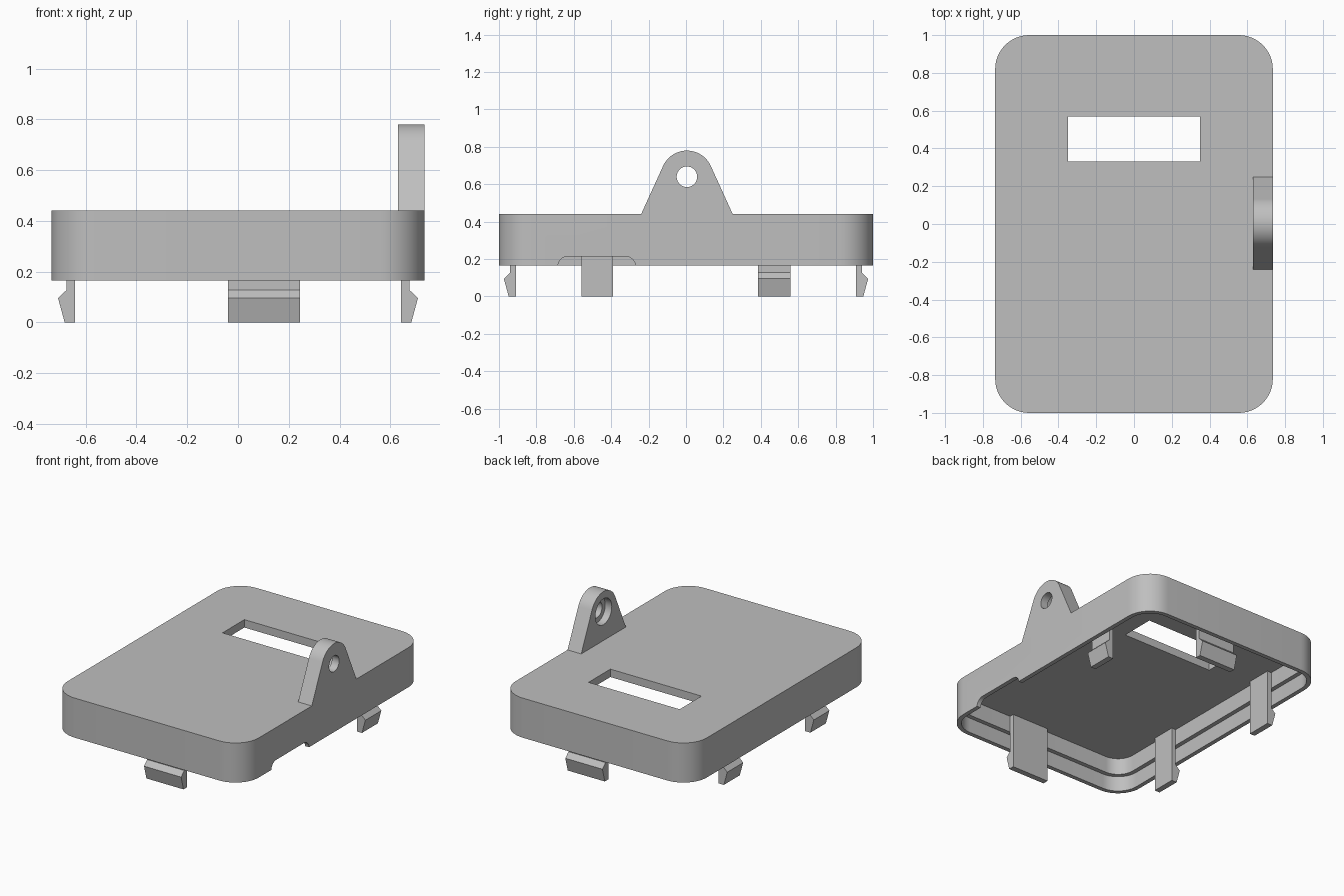
import bpy, bmesh, math

cube = bpy.data.objects.get("Cube")
if cube:
    bpy.data.objects.remove(cube, do_unlink=True)

grey = bpy.data.materials.new("light_grey")
grey.use_nodes = True
grey.diffuse_color = (0.52, 0.52, 0.52, 1)
grey.node_tree.nodes["Principled BSDF"].inputs["Base Color"].default_value = grey.diffuse_color

HALF_X, HALF_Y, RADIUS = 0.735, 1.0, 0.18
RIM, CEILING, TOP = 0.165, 0.385, 0.44


def loft(name, rings):
    """Skin rings of equal point count into a closed solid."""
    bm = bmesh.new()
    loops = [[bm.verts.new(p) for p in ring] for ring in rings]
    for a, b in zip(loops, loops[1:]):
        for i in range(len(a)):
            j = (i + 1) % len(a)
            bm.faces.new((a[i], a[j], b[j], b[i]))
    bm.faces.new(loops[0])
    bm.faces.new(loops[-1])
    bmesh.ops.recalc_face_normals(bm, faces=bm.faces)
    mesh = bpy.data.meshes.new(name)
    bm.to_mesh(mesh)
    bm.free()
    mesh.materials.append(grey)
    obj = bpy.data.objects.new(name, mesh)
    bpy.context.collection.objects.link(obj)
    return obj


def prism(name, points, axis, start, end):
    """Extrude a 2D profile along x, y or z."""
    def place(p, w):
        q = list(p)
        q.insert("xyz".index(axis), w)
        return q
    return loft(name, [[place(p, w) for p in points] for w in (start, end)])


def arc(cu, cv, r, begin, end, steps):
    angles = [math.radians(begin + (end - begin) * i / steps) for i in range(steps + 1)]
    return [(cu + r * math.cos(a), cv + r * math.sin(a)) for a in angles]


def rounded_ring(inset, z):
    x, y, r = HALF_X - inset, HALF_Y - inset, RADIUS - inset
    points = []
    for k, (sx, sy) in enumerate(((1, 1), (-1, 1), (-1, -1), (1, -1))):
        points += arc(sx * (x - r), sy * (y - r), r, 90 * k, 90 * k + 90, 12)
    return [(u, v, z) for u, v in points]


def rectangle(u0, v0, u1, v1):
    return [(u0, v0), (u1, v0), (u1, v1), (u0, v1)]


def select(obj):
    bpy.ops.object.select_all(action='DESELECT')
    obj.select_set(True)
    bpy.context.view_layer.objects.active = obj


def cut(target, cutter):
    cutter.hide_render = True
    mod = target.modifiers.new("cut", 'BOOLEAN')
    mod.operation, mod.solver, mod.object = 'DIFFERENCE', 'EXACT', cutter
    select(target)
    bpy.ops.object.modifier_apply(modifier=mod.name)
    bpy.data.objects.remove(cutter, do_unlink=True)


# Hollow lid with a stepped inner wall
lid = loft("lid_shell", [
    rounded_ring(0.06, CEILING), rounded_ring(0.06, 0.27), rounded_ring(0.03, 0.27),
    rounded_ring(0.03, RIM), rounded_ring(0, RIM), rounded_ring(0, TOP)])

# Window through the top
cut(lid, prism("window_cutter", rectangle(-0.35, 0.33, 0.35, 0.57), "z", 0.3, 0.6))

# Round-cornered notch in the left rim
notch = ([(-0.27, 0.1)] + arc(-0.325, 0.16, 0.055, 0, 90, 8)
         + arc(-0.63, 0.16, 0.055, 90, 180, 8) + [(-0.685, 0.1)])
cut(lid, prism("notch_cutter", notch, "x", 0.6, 0.8))

# Hanging lug with a counterbored hole
LUG_Y, LUG_Z = 0.005, 0.64
lug_profile = ([(0.25, TOP)] + arc(LUG_Y, LUG_Z, 0.14, 24.5, 155.5, 24) + [(-0.24, TOP)])
lug = prism("hanging_lug", lug_profile, "x", 0.63, HALF_X)
for radius, start, end in ((0.055, 0.5, 0.9), (0.09, 0.5, 0.68)):
    hole = arc(LUG_Y, LUG_Z, radius, 0, 360, 32)[:-1]
    cut(lug, prism("hole_cutter", hole, "x", start, end))

# Snap clips: profile as (distance outward from the inner wall, height)
CLIP = [(-0.032, CEILING), (-0.032, 0.0), (0.008, 0.0), (0.034, 0.095),
        (0.0, 0.128), (0.0, CEILING)]


def clip(name, axis, side, start, end):
    wall = (HALF_Y if axis == "x" else HALF_X) - 0.06
    prism(name, [(side * (wall + d), z) for d, z in CLIP], axis, start, end)


clip("front_clip", "x", -1, -0.04, 0.245)
clip("back_clip", "x", 1, -0.04, 0.245)
clip("left_clip", "y", 1, 0.385, 0.56)
clip("right_back_clip", "y", -1, 0.385, 0.56)
clip("right_front_clip", "y", -1, -0.56, -0.39)

# Smooth the rounded parts, keep edges crisp
for obj in (lid, lug):
    select(obj)
    bpy.ops.object.shade_smooth_by_angle(angle=math.radians(30))
